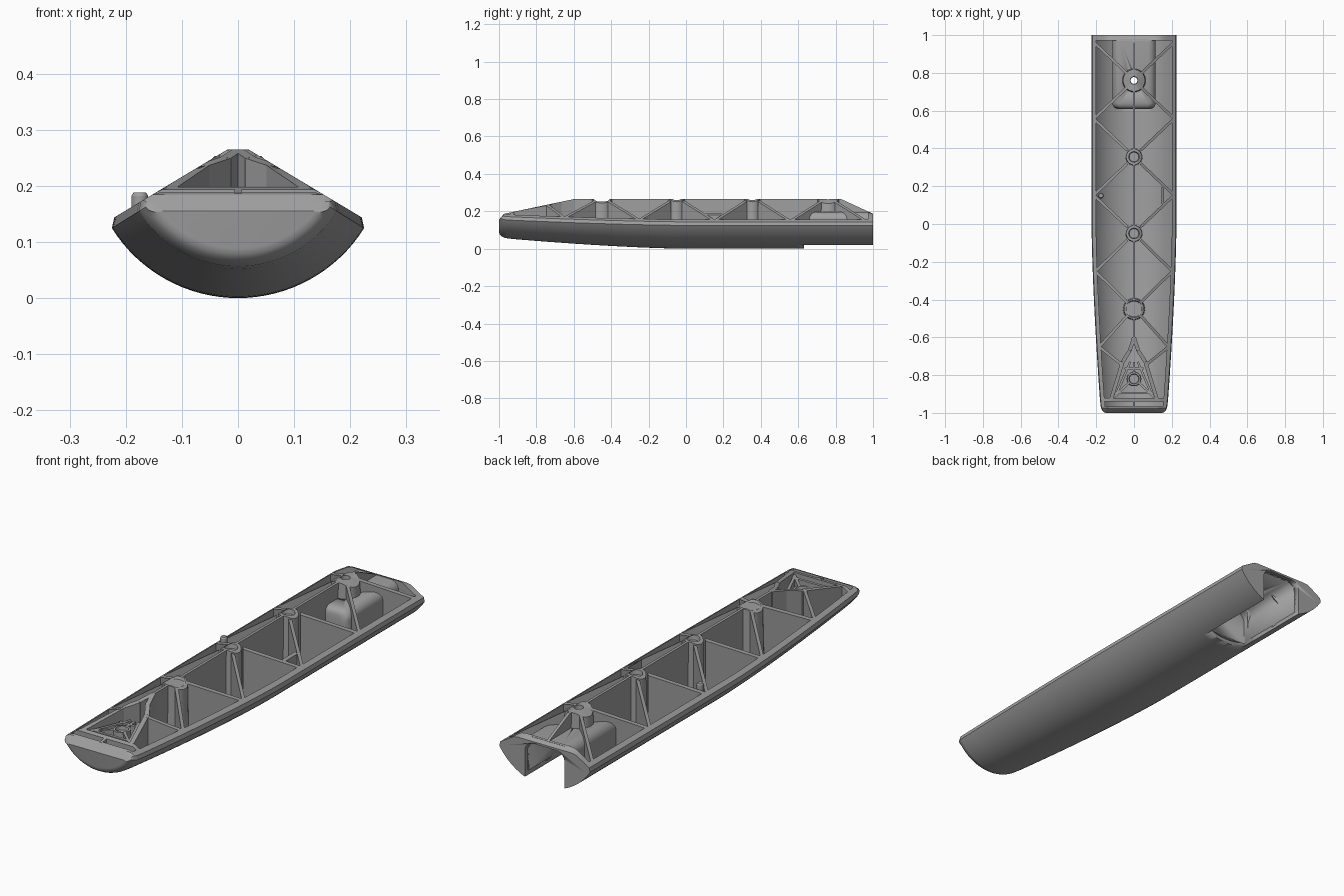
import bpy, bmesh
from math import sin, cos, asin, sqrt, pi, radians, hypot

if "Cube" in bpy.data.objects:
    bpy.data.objects.remove(bpy.data.objects["Cube"], do_unlink=True)

grey = bpy.data.materials.new("plain grey")
grey.use_nodes = True
grey.diffuse_color = (0.35, 0.35, 0.35, 1)
grey.node_tree.nodes["Principled BSDF"].inputs["Base Color"].default_value = grey.diffuse_color

AXIS = 0.265           # height of the arc centre and of the ridge
EDGE = radians(58)     # half angle of the hull arc
THICK = 0.018


def radius(y):
    r = AXIS - 0.054 * (max(0, -y) / 0.95) ** 1.5
    if y < -0.95:      # rounded nose
        r -= 0.03 * (1 - sqrt(max(0, 1 - ((y + 0.95) / 0.05) ** 2)))
    return r


def roof(x, y):
    """Gabled envelope that trims every part."""
    return min(AXIS, 0.276 - 0.6 * abs(x), 0.265 + 0.21 * (y + 0.6),
               0.265 - 0.46 * (y - 0.83), 0.155 + 1.2 * (y + 1))


def floor(x, y):
    hull = AXIS - sqrt(max(0, (radius(y) - 0.01) ** 2 - x * x))
    if y > 0.625 and abs(x) < 0.105:
        return max(hull, 0.185 - max(0, abs(x) - 0.075) * 2)
    return hull


def rim_x(y):
    return radius(y) * sin(EDGE) - 0.015


def finish(name, bm):
    bmesh.ops.recalc_face_normals(bm, faces=bm.faces)
    mesh = bpy.data.meshes.new(name)
    bm.to_mesh(mesh)
    bm.free()
    mesh.materials.append(grey)
    obj = bpy.data.objects.new(name, mesh)
    bpy.context.collection.objects.link(obj)
    bpy.ops.object.select_all(action='DESELECT')
    obj.select_set(True)
    bpy.context.view_layer.objects.active = obj
    bpy.ops.object.shade_smooth_by_angle(angle=radians(30))
    return obj


def loft(name, rings, caps=True, loop=False):
    bm = bmesh.new()
    vs = [[bm.verts.new(p) for p in ring] for ring in rings]
    n = len(vs[0])
    pairs = list(zip(vs, vs[1:])) + ([(vs[-1], vs[0])] if loop else [])
    for a, b in pairs:
        for i in range(n):
            j = (i + 1) % n
            bm.faces.new((a[i], a[j], b[j], b[i]))
    if caps and not loop:
        bm.faces.new(vs[0])
        bm.faces.new(vs[-1])
    return finish(name, bm)


def cut(obj, cutter):
    mod = obj.modifiers.new("cut", 'BOOLEAN')
    mod.operation, mod.solver, mod.object = 'DIFFERENCE', 'EXACT', cutter
    bpy.context.view_layer.objects.active = obj
    bpy.ops.object.modifier_apply(modifier=mod.name)


def arc(y, r, edge, n=32):
    pts = []
    for i in range(n + 1):
        t = -edge + 2 * edge * i / n
        x = r * sin(t)
        pts.append((x, y, min(AXIS - r * cos(t), roof(x, y) - 0.002)))
    return pts


def shell_ring(y):
    r = radius(y)
    xo, xi = r * sin(EDGE) - 0.004, r * sin(EDGE) - 0.024
    inner = arc(y, r - THICK, asin(xi / (r - THICK)))[::-1]
    top = [(x, y, roof(x, y)) for x in (xo, xi)]
    return arc(y, r, EDGE) + top + inner + [(-x, y, z) for x, y, z in top[::-1]]


def solid_ring(y):
    xo = radius(y) * sin(EDGE) - 0.004
    xs = [xo * (1 - i / 10) for i in range(21)]
    return arc(y, radius(y), EDGE) + [(x, y, roof(x, y)) for x in xs]


def channel_ring(y, w, top, base=-0.05):
    """Arch section with rounded shoulders."""
    f = 0.04
    side = [(w, y, base)] + [(w - f + f * cos(a * pi / 16), y, top - f + f * sin(a * pi / 16))
                             for a in range(9)]
    return side + [(-x, y, z) for x, y, z in side[::-1]]


def rib(name, a, b, t=0.015, top=roof):
    """Upright wall between hull floor and envelope."""
    dx, dy = b[0] - a[0], b[1] - a[1]
    length = hypot(dx, dy)
    nx, ny = -dy / length * t / 2, dx / length * t / 2
    n = max(2, int(length / 0.01))
    rings = []
    for i in range(n + 1):
        x, y = a[0] + dx * i / n, a[1] + dy * i / n
        lo = min(floor(x, y), top(x, y) - 0.005)
        rings.append([(x + s * nx, y + s * ny, z(x + s * nx, y + s * ny) if z else lo)
                      for s, z in ((-1, None), (1, None), (1, top), (-1, top))])
    return loft(name, rings)


def boss(name, y, r, hole, depth, top=roof):
    """Round post with a bore; depth None bores right through."""
    def circle(rad, z):
        pts = [(rad * cos(k * pi / 16), y + rad * sin(k * pi / 16)) for k in range(32)]
        return [(px, py, z(px, py)) for px, py in pts]
    base = floor(0, y)
    rings = [circle(r * 1.08, lambda *_: base), circle(r, top), circle(hole, top)]
    bore = base if depth is None else top(0, y) - depth
    rings.append(circle(hole * 0.9, lambda *_: bore))
    return loft(name, rings, caps=depth is not None, loop=depth is None)


# hull shell, nose and tail wall
hull = loft("hull_shell", [shell_ring(-0.965 + 1.965 * i / 48) for i in range(49)])
# replace the shell's ring caps by proper open ends
bm = bmesh.new()
bm.from_mesh(hull.data)
bmesh.ops.triangulate(bm, faces=[f for f in bm.faces if len(f.verts) > 4])
bm.to_mesh(hull.data)
bm.free()
loft("nose", [solid_ring(y) for y in (-0.965, -0.975, -0.985, -0.992, -0.997, -1.0)])
tail = loft("tail_wall", [solid_ring(0.972), solid_ring(1.0)])

# channel under the tail, with its hood
hood = loft("channel_hood", [channel_ring(y, 0.115 - d, 0.197 - d, 0.032)
                             for y, d in ((0.61, 0.025), (0.615, 0.012), (0.625, 0.004),
                                          (0.64, 0), (0.98, 0))])
void = loft("channel_cutter", [channel_ring(0.63, 0.098, 0.178), channel_ring(1.1, 0.098, 0.178)])
bore = loft("bore_cutter", [[(0.018 * cos(k * pi / 12), 0.76 + 0.018 * sin(k * pi / 12), z)
                             for k in range(24)] for z in (0.1, 0.24)])
for obj in (hull, tail, hood):
    cut(obj, void)
cut(hood, bore)
for obj in (void, bore):
    bpy.data.objects.remove(obj, do_unlink=True)

# posts along the ridge
POSTS = (0.76, 0.355, -0.05, -0.45)
boss("tail_post", POSTS[0], 0.058, 0.02, None)
boss("rear_post", POSTS[1], 0.042, 0.028, 0.02)
boss("middle_post", POSTS[2], 0.042, 0.028, 0.02)
boss("front_post", POSTS[3], 0.054, 0.046, 0.012)

# central rib, split at the posts
stops = (0.975, 0.81, 0.71, 0.39, 0.32, -0.015, -0.085, -0.4, -0.5, -0.62)
for i in range(0, len(stops), 2):
    rib("central_rib", (0, stops[i]), (0, stops[i + 1]), 0.012)

# diagonal braces from each post to the rims
for side, tag in ((1, "left"), (-1, "right")):
    for p in POSTS:
        for d in (0.2, -0.2):
            k = 0.035 / 0.2
            rib(tag + "_brace", (side * 0.035, p + d * k), (side * rim_x(p + d), p + d))

    # nose pocket walls
    path = [(0, -0.6), (0.022, -0.67), (0.06, -0.73), (0.12, -0.925)]
    for a, b in zip(path, path[1:]):
        rib(tag + "_pocket_wall", (side * a[0], a[1]), (side * b[0], b[1]), 0.02)
    rib(tag + "_nose_brace", (side * rim_x(-0.65), -0.65), (side * 0.065, -0.745))

    # low web inside the pocket
    low = lambda x, y: min(0.19, roof(x, y))
    rib(tag + "_web_frame", (side * 0.02, -0.73), (side * 0.095, -0.905), 0.012, low)
    rib(tag + "_web_ray", (side * 0.026, -0.84), (side * 0.105, -0.915), 0.012, low)

rib("web_cross_bar", (-0.05, -0.765), (0.05, -0.765), 0.012, low)
rib("web_base_bar", (-0.1, -0.895), (0.1, -0.895), 0.012, low)
rib("web_ray", (0, -0.73), (0, -0.795), 0.012, low)
boss("web_post", -0.82, 0.036, 0.027, 0.015, low)
rib("nose_cross_wall", (-rim_x(-0.93), -0.93), (rim_x(-0.93), -0.93), 0.02)
rib("nose_divider", (0, -0.97), (0, -0.925), 0.012)

# catch on the left rim and locating peg on the right rim
rib("catch_bar", (0.152, 0.105), (0.152, 0.195), 0.012)
peg = [[(-0.175 + r * cos(k * pi / 8), 0.15 + r * sin(k * pi / 8), z) for k in range(16)]
       for r, z in ((0.015, 0.1), (0.015, 0.182), (0.011, 0.188))]
loft("locating_peg", peg)
